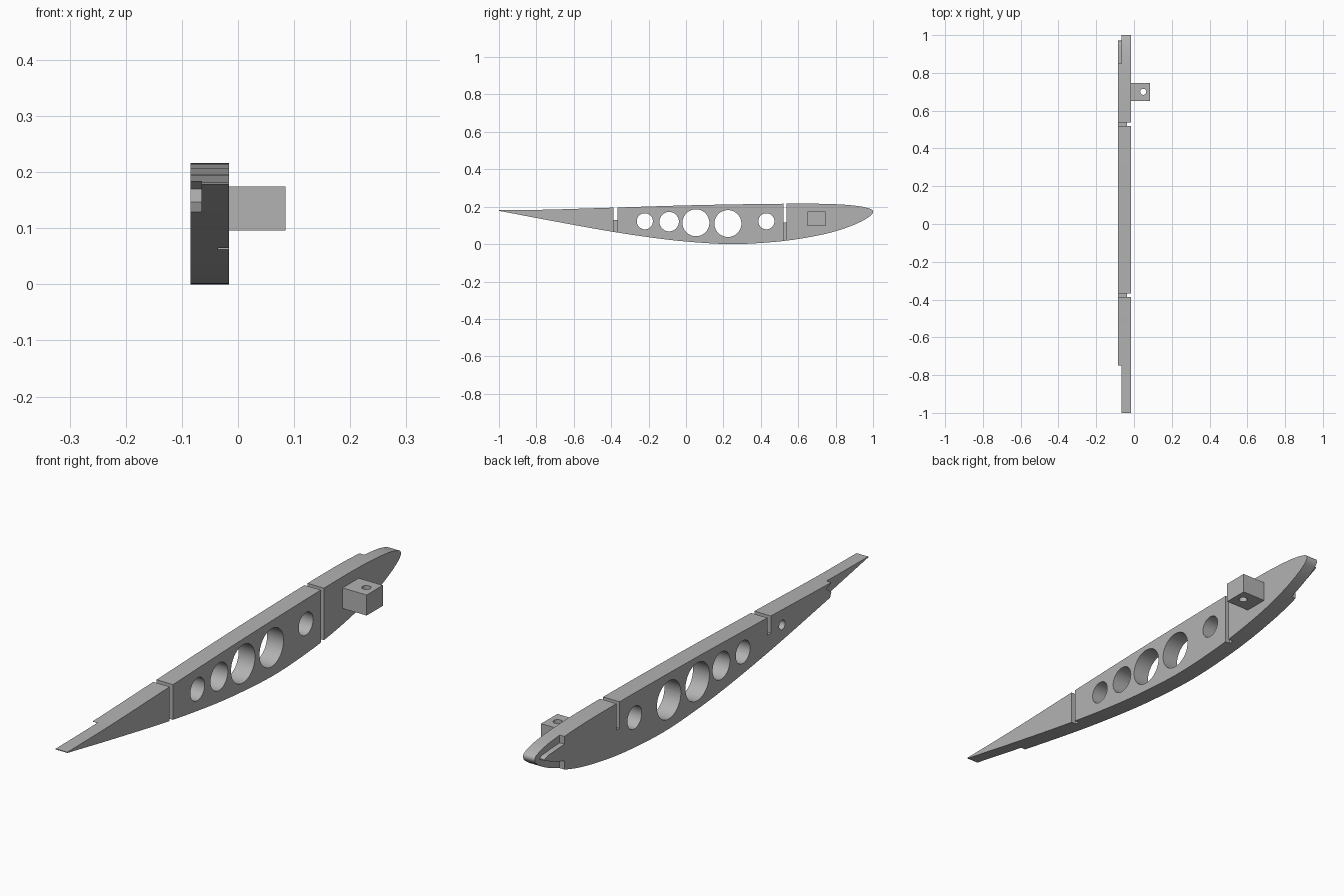
import bpy, bmesh, math
from mathutils import Vector
from mathutils.geometry import interpolate_bezier

cube = bpy.data.objects.get("Cube")
if cube:
    bpy.data.objects.remove(cube)

grey = bpy.data.materials.new("plain grey")
grey.use_nodes = True
colour = (0.45, 0.45, 0.45, 1)
grey.diffuse_color = colour
grey.node_tree.nodes["Principled BSDF"].inputs["Base Color"].default_value = colour

X_LEFT, X_RIGHT = -0.016, -0.085   # the two flat sides of the rib
X_STEP, X_GROOVE = -0.065, -0.036  # depths of the rebates and spar grooves


def prism(name, points, x0, x1):
    """Extrude a closed (y, z) outline from x0 to x1."""
    bm = bmesh.new()
    face = bm.faces.new([bm.verts.new((x0, y, z)) for y, z in points])
    ext = bmesh.ops.extrude_face_region(bm, geom=[face])
    verts = [v for v in ext["geom"] if isinstance(v, bmesh.types.BMVert)]
    bmesh.ops.translate(bm, vec=(x1 - x0, 0, 0), verts=verts)
    bmesh.ops.recalc_face_normals(bm, faces=bm.faces)
    mesh = bpy.data.meshes.new(name)
    bm.to_mesh(mesh)
    bm.free()
    mesh.materials.append(grey)
    obj = bpy.data.objects.new(name, mesh)
    bpy.context.collection.objects.link(obj)
    return obj


def box(name, x0, x1, y0, y1, z0, z1):
    return prism(name, [(y0, z0), (y1, z0), (y1, z1), (y0, z1)], x0, x1)


def circle(y, z, r, n=48):
    return [(y + r * math.cos(math.tau * i / n), z + r * math.sin(math.tau * i / n))
            for i in range(n)]


def smooth_path(points, steps=6):
    """Smooth open curve through the points."""
    pts = [Vector((*p, 0)) for p in points]
    out = []
    for i in range(len(pts) - 1):
        a, b = pts[i], pts[i + 1]
        before, after = pts[max(i - 1, 0)], pts[min(i + 2, len(pts) - 1)]
        length = (b - a).length
        ta = (b - before).normalized() * length / 3
        tb = (after - a).normalized() * length / 3
        out += interpolate_bezier(a, a + ta, b - tb, b, steps + 1)[:-1]
    out.append(pts[-1])
    return [(p.x, p.y) for p in out]


def cut(obj, cutter):
    cutter.hide_render = True
    mod = obj.modifiers.new("cut", "BOOLEAN")
    mod.operation = "DIFFERENCE"
    mod.solver = "EXACT"
    mod.object = cutter
    bpy.context.view_layer.objects.active = obj
    bpy.ops.object.modifier_apply(modifier=mod.name)
    bpy.data.objects.remove(cutter)


# Rib body: airfoil outline from the tail over the top and back underneath
outline = smooth_path([
    (-1, 0.181), (-0.75, 0.184), (-0.39, 0.195), (0, 0.207), (0.3, 0.213),
    (0.55, 0.216), (0.75, 0.215), (0.89, 0.207), (0.97, 0.193), (1, 0.174),
    (0.975, 0.143), (0.9, 0.104), (0.8, 0.069), (0.7, 0.045), (0.55, 0.02),
    (0.4, 0.006), (0.25, 0), (0.1, 0.006), (-0.1, 0.024), (-0.38, 0.064),
    (-0.7, 0.121), (-1, 0.178)])
rib = prism("airfoil_rib", outline, X_LEFT, X_RIGHT)

# Lightening holes
for y, z, r in [(-0.22, 0.122, 0.043), (-0.09, 0.12, 0.052), (0.053, 0.114, 0.072),
                (0.224, 0.11, 0.072), (0.43, 0.122, 0.043)]:
    cut(rib, prism("hole_cutter", circle(y, z, r), -0.2, 0.1))

# Blind pin hole near the tail
cut(rib, prism("pin_cutter", circle(-0.455, 0.135, 0.018, 32), -0.2, -0.04))

# Spar slots: a through notch on top and a full-height groove on the left side
for y0, y1, floor in [(-0.387, -0.367, 0.13), (0.52, 0.538, 0.115)]:
    cut(rib, box("notch_cutter", -0.2, 0.1, y0, y1, floor, 0.4))
    cut(rib, box("groove_cutter", X_GROOVE, 0.1, y0, y1, -0.1, 0.4))

# Nose rebate around a raised tongue
tongue = smooth_path([(0.85, 0.181), (0.92, 0.177), (0.97, 0.168),
                      (0.95, 0.155), (0.91, 0.138), (0.85, 0.117)], 4)
cut(rib, prism("nose_cutter", tongue + [(0.85, -0.1), (1.1, -0.1), (1.1, 0.3), (0.85, 0.3)],
               -0.2, X_STEP))

# Tail rebate with a zigzag end
cut(rib, prism("tail_cutter", [(-1.1, 0.3), (-0.75, 0.3), (-0.75, 0.183), (-0.72, 0.17),
                               (-0.75, 0.147), (-0.73, 0.1), (-1.1, 0.1)], -0.2, X_STEP))

# Mounting block with a vertical screw hole
block = box("mounting_block", X_LEFT - 0.002, 0.085, 0.65, 0.747, 0.096, 0.174)
bpy.ops.mesh.primitive_cylinder_add(vertices=32, radius=0.016, depth=0.4,
                                    location=(0.049, 0.7, 0.13))
cut(block, bpy.context.object)

# Smooth curved walls, keeping edges sharp
for obj in (rib, block):
    bpy.ops.object.select_all(action="DESELECT")
    obj.select_set(True)
    bpy.context.view_layer.objects.active = obj
    bpy.ops.object.shade_smooth_by_angle(angle=math.radians(30))
